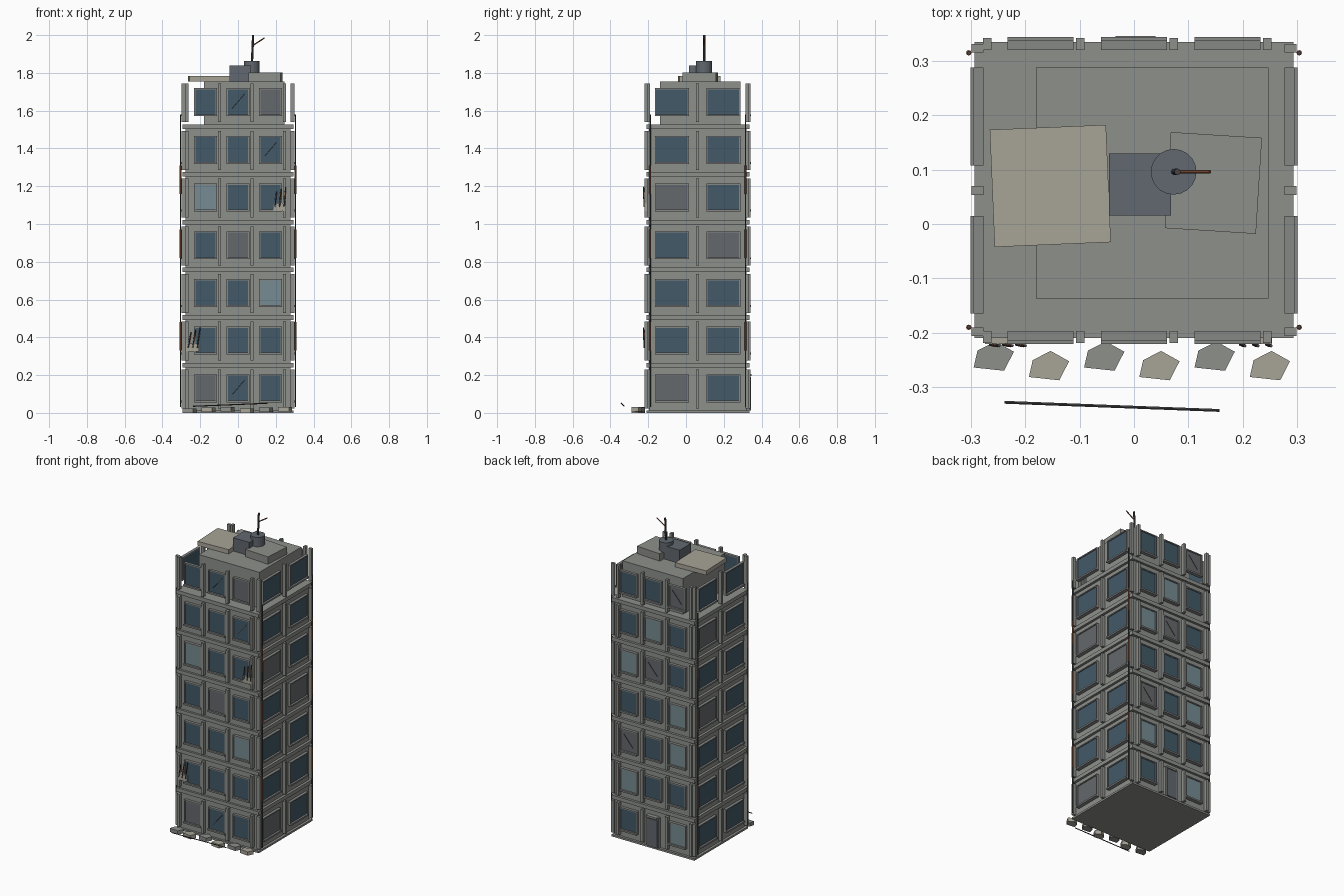
import bpy, bmesh, math
from mathutils import Vector

if "Cube" in bpy.data.objects:
    bpy.data.objects.remove(bpy.data.objects["Cube"])

CY = 0.0615            # building centre in y
HX, HY = 0.277, 0.2585  # wall half sizes
FH, FLOORS = 0.2525, 7


def mat(name, c):
    m = bpy.data.materials.new(name)
    m.diffuse_color = (*c, 1)
    m.use_nodes = True
    m.node_tree.nodes["Principled BSDF"].inputs["Base Color"].default_value = m.diffuse_color
    return m


CONC = mat("concrete", (0.27, 0.28, 0.26))
TRIM = mat("trim", (0.24, 0.25, 0.24))
BEIGE = mat("pale_concrete", (0.39, 0.37, 0.31))
GLASS = {"d": mat("dark_glass", (0.055, 0.10, 0.135)),
         "l": mat("light_glass", (0.18, 0.26, 0.29)),
         "g": mat("boarded", (0.13, 0.14, 0.15))}
GLASS["x"] = GLASS["g"]
GLASS["c"] = GLASS["d"]
METAL = mat("dark_metal", (0.06, 0.06, 0.065))
STEEL = mat("unit_grey", (0.12, 0.14, 0.16))
RUST = mat("rust", (0.25, 0.09, 0.04))


def finish(name, bm, m):
    bmesh.ops.recalc_face_normals(bm, faces=bm.faces)
    me = bpy.data.meshes.new(name)
    bm.to_mesh(me)
    bm.free()
    me.materials.append(m)
    ob = bpy.data.objects.new(name, me)
    bpy.context.collection.objects.link(ob)
    return ob


def box(name, lo, hi, m, rot=0):
    lo, hi = Vector(lo), Vector(hi)
    bm = bmesh.new()
    bmesh.ops.create_cube(bm, size=1)
    for v in bm.verts:
        v.co = Vector(a * b for a, b in zip(v.co, hi - lo))
    ob = finish(name, bm, m)
    ob.location = (lo + hi) / 2
    ob.rotation_euler.z = rot
    return ob


def rod(name, a, b, r, m, sides=8):
    a, b = Vector(a), Vector(b)
    bm = bmesh.new()
    bmesh.ops.create_cone(bm, cap_ends=True, segments=sides, radius1=r, radius2=r, depth=(b - a).length)
    ob = finish(name, bm, m)
    ob.location = (a + b) / 2
    ob.rotation_mode = 'QUATERNION'
    ob.rotation_quaternion = (b - a).to_track_quat('Z', 'Y')
    return ob


def wall_point(side, u, d, z):
    """u runs along x or y on the wall, d is the distance out from it."""
    return {"front": (u, CY - HY - d, z), "back": (u, CY + HY + d, z),
            "right": (HX + d, CY + u, z), "left": (-HX - d, CY + u, z)}[side]


def wall_box(name, side, u0, u1, d0, d1, z0, z1, m):
    p, q = wall_point(side, u0, d0, z0), wall_point(side, u1, d1, z1)
    return box(name, [min(a, b) for a, b in zip(p, q)], [max(a, b) for a, b in zip(p, q)], m)


def window(side, u, w, z, kind):
    h, t = w / 2, 0.007
    z0, z1 = z + 0.066, z + 0.197
    wall_box("window_pane", side, u - h, u + h, 0.0, 0.012, z0, z1, GLASS[kind])
    for s in (-1, 1):
        wall_box("window_jamb", side, u + s * h, u + s * (h + t), 0, 0.018, z0, z1, TRIM)
    wall_box("window_lintel", side, u - h - t, u + h + t, 0, 0.018, z1, z1 + t, TRIM)
    wall_box("window_sill", side, u - h - t, u + h + t, 0, 0.024, z0 - 0.01, z0, TRIM)
    if kind in "cx":
        rod("window_crack", wall_point(side, u - 0.03, 0.013, z0 + 0.03),
            wall_point(side, u + 0.035, 0.013, z1 - 0.025), 0.002, METAL, 5)


# main block, set-back top storey and floor bands
box("tower_body", (-HX, CY - HY, 0), (HX, CY + HY, 6 * FH + 0.012), CONC)
box("top_storey_core", (-0.18, -0.137, 6 * FH), (0.247, 0.288, 1.755), CONC)
for i in range(FLOORS):
    z = i * FH
    box("floor_band", (-0.293, -0.21, max(0, z - 0.012)), (0.293, 0.335, z + 0.012), CONC)

# window types per floor, ground floor first
kinds = {
    "front": ["gcd", "ddd", "ddl", "dgd", "ldd", "ddc", "dcg"],
    "back": ["l-d", "ddl", "ldx", "ldd", "dxl", "dld", "xdd"],
    "right": ["gd", "dd", "dd", "dg", "gd", "dd", "dd"],
    "left": ["dd", "dd", "dd", "dg", "dd", "dg", "dd"],
}
layout = {"front": ([-0.172, 0, 0.172], 0.107, [-0.27, -0.099, 0.073, 0.245]),
          "right": ([-0.1365, 0.1365], 0.166, [-0.26, 0, 0.262])}
layout["back"], layout["left"] = layout["front"], layout["right"]
for side, rows in kinds.items():
    centres, width, posts = layout[side]
    for i, row in enumerate(rows):
        for u, kind in zip(centres, row):
            if kind != "-":
                window(side, u, width, i * FH, kind)
        for u in posts:
            wall_box("pilaster", side, u - 0.008, u + 0.008, 0, 0.022, i * FH + 0.024, i * FH + 0.23, CONC)

# back door
wall_box("door_frame", "back", -0.044, 0.044, 0, 0.018, 0.012, 0.205, TRIM)
wall_box("door", "back", -0.034, 0.034, 0, 0.023, 0.012, 0.19, STEEL)
wall_box("door_canopy", "back", -0.034, 0.04, 0, 0.026, 0.195, 0.207, CONC)

# corner drain pipes with rusty stretches
for sx in (-1, 1):
    for y in (-0.19, 0.315):
        x = sx * 0.304
        rod("drain_pipe", (x, y, 0.03), (x, y, 1.58), 0.0035, METAL)
        for z in (0.33, 0.82, 1.16):
            rod("rusty_pipe_section", (x, y, z), (x, y, z + 0.15), 0.005, RUST)

# broken concrete with exposed bars on the front
for x, z, lean in ((0.22, 1.07, 0.004), (-0.24, 0.325, 0.012)):
    box("broken_ledge", (x - 0.034, -0.221, z), (x + 0.034, -0.195, z + 0.042), BEIGE)
    for k in (-1, 0, 1):
        a = Vector((x + k * 0.024, -0.222, z + 0.02))
        b = a + Vector((lean + 0.004, -0.002, 0.095 + 0.012 * k))
        rod("exposed_bar", a, b, 0.003, METAL, 6)
        rod("bar_rust", a + (b - a) * 0.5, a + (b - a) * 0.75, 0.0036, RUST, 6)

# roof slabs, machine box, tank and mast
box("loose_roof_slab", (-0.261, -0.038, 1.755), (-0.047, 0.178, 1.783), BEIGE, math.radians(2.4))
box("roof_plinth", (0.062, -0.013, 1.755), (0.23, 0.164, 1.802), CONC, math.radians(-3.6))
box("roof_unit", (-0.046, 0.016, 1.755), (0.068, 0.13, 1.84), STEEL)
rod("mast_base", (0.073, 0.096, 1.8), (0.073, 0.096, 1.862), 0.042, STEEL, 20)
rod("mast", (0.074, 0.096, 1.855), (0.08, 0.096, 2.0), 0.006, METAL)
rod("mast_arm", (0.078, 0.096, 1.945), (0.14, 0.096, 1.985), 0.0035, RUST)

# rubble along the front and a fallen bar
CHUNK = [(-.037, -.02), (-.03, .011), (.003, .028), (.037, .009), (.019, -.026)]
for i in range(6):
    bm = bmesh.new()
    cx, cy, z = -0.258 + i * 0.1016, (-0.244, -0.2615)[i % 2], 0.004 * (i % 3)
    f = bm.faces.new([bm.verts.new((cx + x, cy + y, z)) for x, y in CHUNK])
    top = bmesh.ops.extrude_face_region(bm, geom=[f])["geom"]
    bmesh.ops.translate(bm, vec=(0, 0, 0.024), verts=[v for v in top if isinstance(v, bmesh.types.BMVert)])
    finish("rubble_chunk", bm, (CONC, BEIGE)[i % 2])
rod("fallen_bar", (-0.238, -0.328, 0.035), (0.157, -0.343, 0.051), 0.003, METAL, 6)
